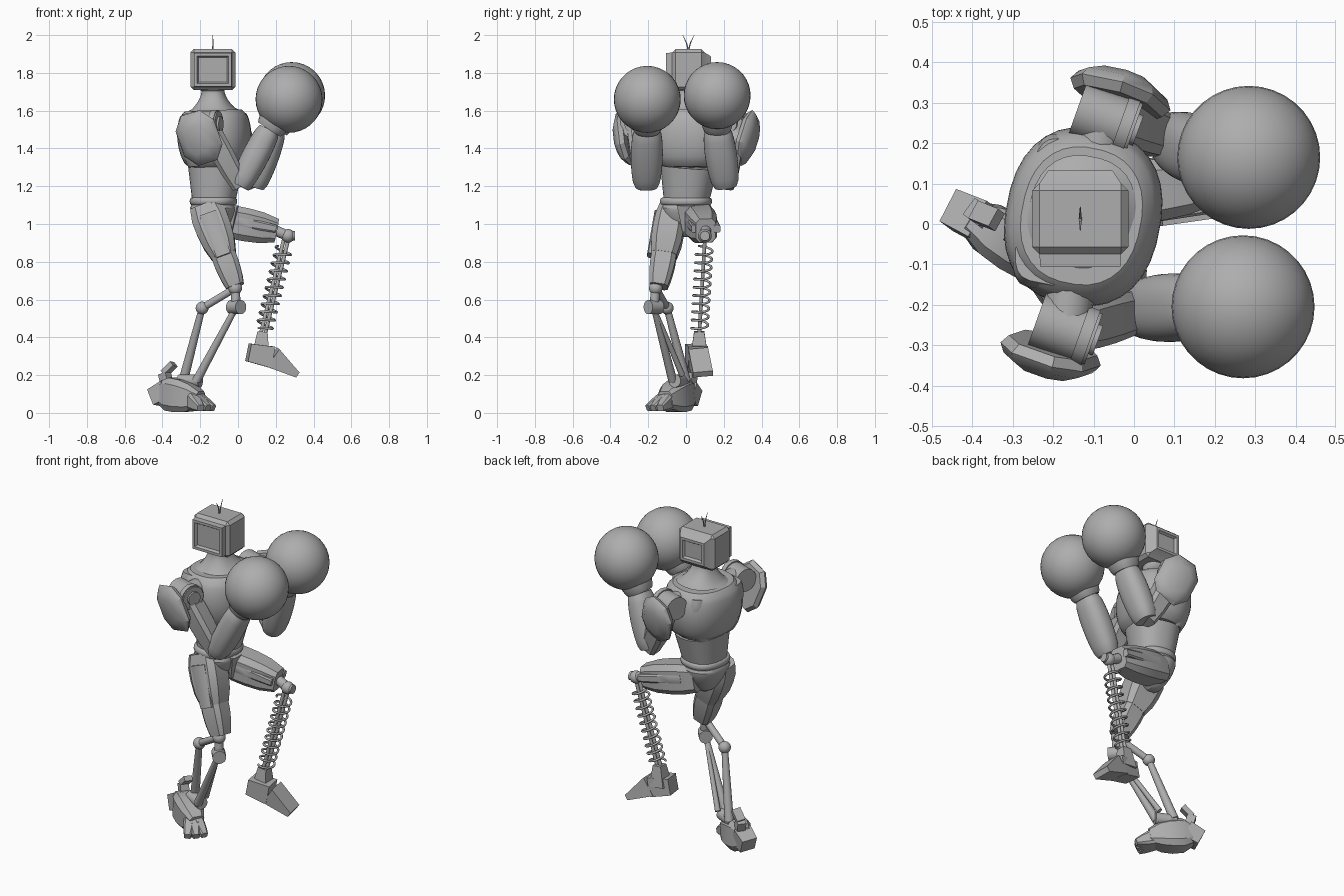
import bpy, bmesh, math
from mathutils import Vector

if "Cube" in bpy.data.objects:
    bpy.data.objects.remove(bpy.data.objects["Cube"])
tone = (.42, .42, .42, 1)
grey = bpy.data.materials.new("plain grey")
grey.use_nodes = True
grey.diffuse_color = tone
grey.node_tree.nodes["Principled BSDF"].inputs["Base Color"].default_value = tone
ALONG_X, ALONG_Y = Vector((1, 0, 0)), Vector((0, 1, 0))

def at(x, y, z):
    return Vector((x, y, z))

def select_only(ob):
    bpy.ops.object.select_all(action='DESELECT')
    ob.select_set(True)
    bpy.context.view_layer.objects.active = ob

def finish(name, bm, angle=32):
    bmesh.ops.recalc_face_normals(bm, faces=bm.faces)
    mesh = bpy.data.meshes.new(name)
    bm.to_mesh(mesh)
    bm.free()
    mesh.materials.append(grey)
    ob = bpy.data.objects.new(name, mesh)
    bpy.context.collection.objects.link(ob)
    select_only(ob)
    bpy.ops.object.shade_smooth_by_angle(angle=math.radians(angle))

def soften(c, roundness):
    return math.copysign(abs(c) ** roundness, c)

def limb(name, start, end, r_start, r_end, bulge=0, flat=1, flat_end=None,
         side=ALONG_Y, sides=8, steps=4, roundness=.5):
    """Tapered, bulging tube; roundness 1 is an ellipse, 0 is a box."""
    flat_end = flat if flat_end is None else flat_end
    axis = (end - start).normalized()
    u = (side - axis * side.dot(axis)).normalized()
    v = axis.cross(u)
    bm = bmesh.new()
    rings = []
    for step in range(steps + 1):
        f = step / steps
        radius = r_start + (r_end - r_start) * f + bulge * math.sqrt(abs(math.sin(math.pi * f)))
        depth = radius * (flat + (flat_end - flat) * f)
        ring = []
        for i in range(sides):
            turn = math.tau * (i + .5) / sides
            offset = u * radius * soften(math.cos(turn), roundness) + v * depth * soften(math.sin(turn), roundness)
            ring.append(bm.verts.new(start.lerp(end, f) + offset))
        rings.append(ring)
    for low, high in zip(rings, rings[1:]):
        for i in range(sides):
            bm.faces.new((low[i - 1], low[i], high[i], high[i - 1]))
    bm.faces.new(rings[0])
    bm.faces.new(rings[-1])
    finish(name, bm)

def smooth_limb(name, *args, **options):
    limb(name, *args, sides=32, steps=12, roundness=.85, **options)

def rod(name, start, end, radius, end_radius=None):
    limb(name, start, end, radius, end_radius or radius, sides=16, steps=1, roundness=1)

def block(name, start, end, r_start, r_end, **options):
    limb(name, start, end, r_start, r_end, sides=4, steps=1, roundness=0, **options)

def ball(name, centre, radius):
    bm = bmesh.new()
    bmesh.ops.create_uvsphere(bm, u_segments=36, v_segments=18, radius=radius)
    bmesh.ops.translate(bm, verts=bm.verts, vec=centre)
    finish(name, bm)

# Head: bevelled box with a recessed screen on both broad sides
head = at(-.133, .013, 1.817)
bm = bmesh.new()
bmesh.ops.create_cube(bm, size=1)
bmesh.ops.scale(bm, verts=bm.verts, vec=(.238, .175, .217))
bmesh.ops.bevel(bm, geom=bm.edges[:], offset=.018, segments=1, affect='EDGES')
for facing, taper in ((-1, .003), (1, .03)):
    screen = max(bm.faces, key=lambda face: face.normal.y * facing * face.calc_area())
    for thickness, depth in ((taper, .032), (.022, 0), (.012, -.014)):
        bmesh.ops.inset_region(bm, faces=[screen], thickness=thickness, depth=depth)
bmesh.ops.translate(bm, verts=bm.verts, vec=head)
finish("head", bm, 20)
# Antennas: a bent pair on top of the head
crown = head + at(0, 0, .1)
for sign in (-1, 1):
    bend = crown + at(0, sign * .01, .04)
    rod("antenna_base", crown, bend, .004, .003)
    rod("antenna_tip", bend, crown + at(0, sign * .03, .083), .003, .001)

# Torso: stacked rounded sections, turned slightly about the vertical
waist = at(-.13, 0, 1.1)
ribs = at(-.12, .015, 1.3)
collar = at(-.13, .02, 1.6)
turned = at(-.2, 1, 0)
turned.x = -turned.x
smooth_limb("pelvis", waist, waist - at(0, 0, .17), .13, .03, bulge=.03, flat=.88, side=turned)
smooth_limb("belt", waist, waist + at(0, 0, .04), .125, .125, bulge=.012, flat=.9, side=turned)
smooth_limb("abdomen", waist, ribs, .115, .15, flat=.95, side=turned)
smooth_limb("chest", ribs, collar, .15, .17, bulge=.06, flat=.87, side=turned)
limb("shoulder_blades", ribs - at(.06, 0, 0), collar - at(.065, -.01, .02), .14, .18, bulge=.03,
     flat=.5, flat_end=.45, side=turned, sides=24, steps=8)
smooth_limb("neck", collar, head - at(0, 0, .1), .15, .07, bulge=-.03, flat=.88, flat_end=1, side=turned)
limb("groin_plate", waist + at(.11, 0, 0), waist + at(.09, 0, -.14), .05, .02, flat=.5)

# Arms: the left one leads because of the turned torso
for name, sign in (("left", 1), ("right", -1)):
    shoulder = at(sign * .05 - .12, sign * .26, 1.53)
    elbow = at(sign * .04 + .05, sign * .21, 1.2)
    wrist = at(sign * .015 + .18, sign * .185 - .02, 1.5)
    glove = at(sign * .007 + .277, sign * .185 - .02, sign * .01 + 1.67)
    # Shoulder barrel with rim and end cap
    reach = at(.07, -.025, 0)
    front = shoulder + reach
    rod(name + "_shoulder_barrel", shoulder - reach, front, .068)
    rod(name + "_shoulder_rim", shoulder + reach * .5, shoulder + reach * .9, .074)
    rod(name + "_shoulder_cap", front, front + reach * .15, .04)
    rod(name + "_shoulder_link", shoulder, collar - at(0, 0, .08), .06)
    # Faceted shoulder plate, its lower end swept forward and inward
    plate = at(sign * .08 - .12, sign * .3, 1.46)
    outward = at(sign * .27, sign * .93, -.2)
    limb(name + "_shoulder_plate", plate, plate + outward * .07, .105, .065, bulge=.03,
         flat=1.25, side=at(1, 0, .35), steps=3, roundness=.8)
    # Upper arm, forearm and round glove
    limb(name + "_upper_arm", shoulder, elbow, .055, .045, bulge=.012)
    smooth_limb(name + "_forearm", elbow, wrist, .06, .065, bulge=.022, flat=.85)
    smooth_limb(name + "_glove_cuff", wrist, glove, .07, .1, bulge=.01)
    ball(name + "_glove", glove, .177)

# Standing right leg: armoured thigh
hip, knee = at(-.175, -.07, 1.1), at(-.015, -.145, .67)
split = hip.lerp(knee, .62)
limb("right_thigh", hip, split, .065, .07, bulge=.018, flat=1.3, flat_end=1)
limb("right_thigh_guard", split, knee, .068, .05, bulge=.006)
outside = at(0, -.07, 0)
limb("right_thigh_side_plate", hip.lerp(knee, .1) + outside, split + outside, .02, .02, flat=2.5, flat_end=2)

# Right knee and the open struts of the shin
knee = at(-.015, -.16, .66)
barrel = at(-.01, -.17, .56)
rear = at(-.19, -.1, .555)
ankle = at(-.25, -.03, .17)
ball("right_knee", knee, .036)
ball("right_rear_joint", rear, .034)
rod("right_knee_link", knee, barrel, .025)
rod("right_knee_barrel", barrel - at(.025, -.03, 0), barrel + at(.025, -.03, 0), .038)
rod("right_knee_brace", knee, rear, .02)
rod("right_rear_strut", rear, ankle - at(.04, -.03, 0), .018, .026)
rod("right_front_strut", barrel, ankle + at(.03, -.04, 0), .016, .024)
rod("right_inner_strut", barrel, ankle + at(.05, .01, .03), .01, .016)
rod("right_ankle", ankle - at(.06, -.02, 0), ankle + at(.05, -.03, 0), .035)

# Right foot: tall instep, raised heel and a fan of clawed toes
across = at(.6, .8, 0)
heel, instep = at(-.41, .02, .11), at(-.27, -.06, .08)
limb("right_foot", heel, at(-.2, -.11, .07), .04, .045, bulge=.03, flat=1.5, flat_end=1, side=across)
block("right_heel", heel + at(.04, -.02, .01), heel - at(.035, -.015, .03), .05, .045, side=across)
spur = heel + at(.02, .01, .1)
block("right_heel_post", heel + at(.035, 0, .04), spur, .025, .025, side=across)
block("right_heel_spur", spur, spur + at(.05, -.02, .05), .025, .025, flat=.6, side=across)
for turn in (-1.1, -.8, -.5):
    forward = at(math.cos(turn), math.sin(turn), 0)
    limb("right_toe", instep + forward * .02, instep + forward * .16 - at(0, 0, .055), .032, .02,
         bulge=.006, flat=1.7, flat_end=.9, side=forward.cross(at(0, 0, 1)))

# Raised left leg: armoured thigh with side ribs
hip, knee = at(-.13, .06, 1.03), at(.2, .105, .965)
limb("left_thigh", hip, knee, .075, .055, bulge=.016, flat=1.07, flat_end=1.2)
for sign in (-1, 1):
    rib = at(0, sign * .06, .01)
    limb("left_thigh_rib", hip.lerp(knee, .2) + rib, knee + rib, .022, .018, flat=1.7, flat_end=1.2)
joint = at(.265, .1, .937)
ball("left_knee", joint, .036)
rod("left_knee_link", knee, joint, .028)
rod("left_knee_cap", joint, joint + ALONG_X * .037, .026)
rod("left_knee_pin", joint - ALONG_Y * .05, joint + ALONG_Y * .05, .024)

# Left shin: twin rods inside a coil spring
top, bottom = at(.255, .1, .92), at(.13, .07, .41)
axis = (bottom - top).normalized()
u = axis.orthogonal().normalized()
v = axis.cross(u)
for sign in (-1, 1):
    gap = ALONG_X * sign * .012
    rod("left_shin_rod", top + gap, bottom + gap, .01)
coil = bpy.data.curves.new("left_shin_spring", 'CURVE')
coil.dimensions = '3D'
coil.bevel_depth = .0065
coil.bevel_resolution = 1
coil.materials.append(grey)
path = coil.splines.new('POLY')
path.points.add(160)
for i, point in enumerate(path.points):
    turn = math.tau * i / 16
    swing = (u * math.cos(turn) + v * math.sin(turn)) * .044
    point.co = (*(top.lerp(bottom, .09 + .85 * i / 160) + swing), 1)
spring = bpy.data.objects.new("left_shin_spring", coil)
bpy.context.collection.objects.link(spring)
select_only(spring)
bpy.ops.object.convert(target='MESH')

# Left foot: plain heel and toe wedges below a tapered ankle block
arch = at(.18, .065, .295)
block("left_ankle", bottom - at(.01, 0, .1), bottom + at(0, 0, .02), .045, .027)
block("left_heel", at(.055, .045, .32), arch, .05, .052, flat=.95, flat_end=1.1)
block("left_toe", arch, at(.31, .09, .205), .052, .053, flat=1.1, flat_end=.3)
